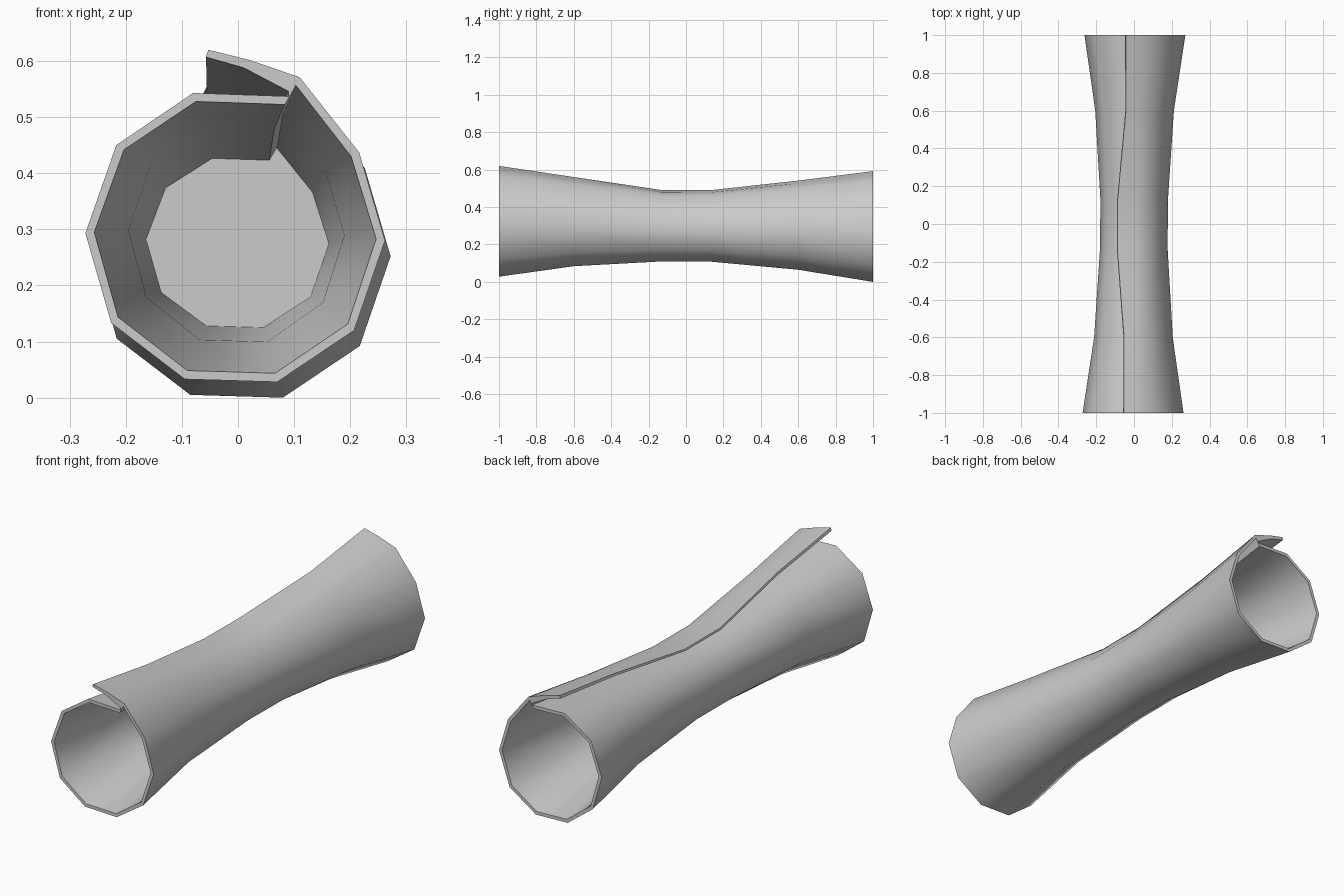
import bpy, bmesh, math

if "Cube" in bpy.data.objects:
    bpy.data.objects.remove(bpy.data.objects["Cube"])

# Spiral cross-section (x, z) about its centre: flap tip, wall ring, flap underside
FLAP_TOP = [(-0.048, 0.295), (0.025, 0.277)]
WALL = [(0.115, 0.246), (0.221, 0.112), (0.267, -0.045), (0.212, -0.205),
        (0.075, -0.297), (-0.090, -0.292), (-0.221, -0.192), (-0.267, -0.032),
        (-0.212, 0.125), (-0.075, 0.218), (0.095, 0.212)]
FLAP_UNDER = [(0.095, 0.221), (0.015, 0.263), (-0.052, 0.282)]
PROFILE = FLAP_TOP + WALL + FLAP_UNDER
N, W0, WN = len(PROFILE), len(FLAP_TOP), len(WALL)

# Stations along the roll: y, scale x, scale z, centre x, centre z, flap shift
STATIONS = [(-1.0, 1.0, 1.0, -0.005, 0.325, 0.0),
            (-0.6, 0.78, 0.805, -0.003, 0.323, -0.012),
            (-0.13, 0.67, 0.645, -0.001, 0.301, -0.055),
            (0.13, 0.67, 0.645, 0.001, 0.300, -0.055),
            (0.6, 0.78, 0.805, 0.003, 0.304, -0.008),
            (1.0, 1.0, 1.0, 0.005, 0.297, 0.0)]

bm = bmesh.new()


def ring(points, st, inset=0.0):
    y, sx, sz, cx, cz, shift = st
    verts = []
    for i, (x, z) in enumerate(points):
        k = 1 - inset / math.hypot(x * sx, z * sz)
        dx = shift if len(points) == N and i in (0, N - 1) else 0
        verts.append(bm.verts.new((cx + x * sx * k + dx, y, cz + z * sz * k)))
    return verts


def bridge(a, b):
    n = len(a)
    for i in range(n):
        j = (i + 1) % n
        bm.faces.new((a[i], a[j], b[j], b[i]))


# Outer sheet with its overlapping flap
outer = [ring(PROFILE, s) for s in STATIONS]
for a, b in zip(outer, outer[1:]):
    bridge(a, b)

# Open ends: flap edge, rim, and hollow closing at the waist
for end, order in ((0, (0, 1, 2)), (5, (5, 4, 3))):
    o = outer[end]
    t1, a = o[0], o[1]
    b, last = o[W0], o[W0 + WN - 1]
    u, a2, t2 = o[-3:]
    bm.faces.new((t1, a, a2, t2))
    bm.faces.new((a, b, u, a2))
    bm.faces.new((b, last, u))
    prev = o[W0:W0 + WN]
    for k in order:
        cur = ring(WALL, STATIONS[k], 0.016)
        bridge(prev, cur)
        prev = cur
    bm.faces.new(prev)

bmesh.ops.recalc_face_normals(bm, faces=bm.faces)
mesh = bpy.data.meshes.new("rolled_sheet")
bm.to_mesh(mesh)
bm.free()
obj = bpy.data.objects.new("rolled_sheet", mesh)
bpy.context.collection.objects.link(obj)
bpy.context.view_layer.objects.active = obj
obj.select_set(True)
bpy.ops.object.shade_smooth_by_angle(angle=math.radians(50))
